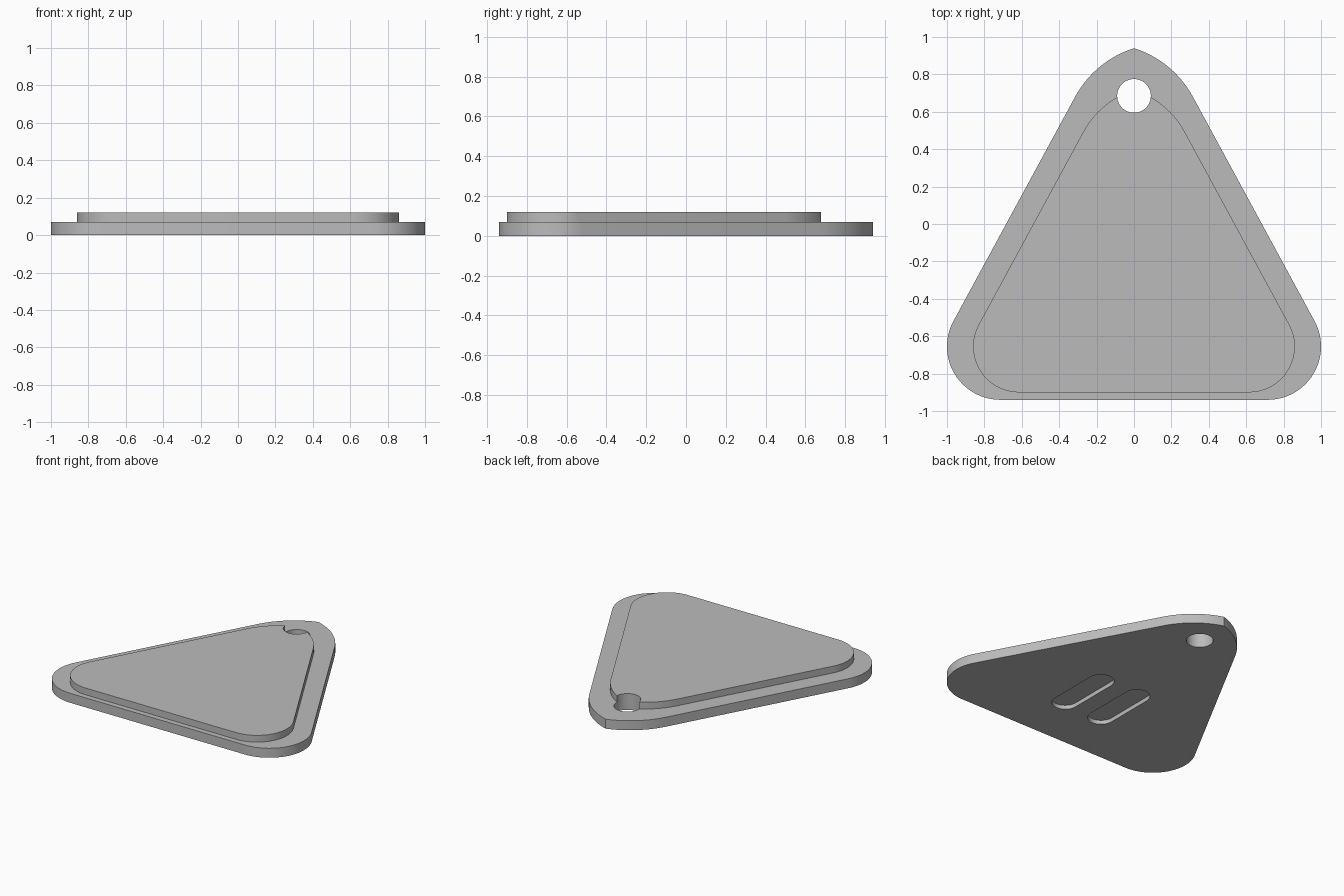
import bpy, bmesh
from math import sin, cos, pi, radians, atan2, hypot
from mathutils import Vector

cube = bpy.data.objects.get("Cube")
if cube:
    bpy.data.objects.remove(cube, do_unlink=True)

grey = bpy.data.materials.new("plain grey")
grey.use_nodes = True
grey.diffuse_color = (0.5, 0.5, 0.5, 1)
grey.node_tree.nodes["Principled BSDF"].inputs["Base Color"].default_value = (0.5, 0.5, 0.5, 1)

CORNER_X, CORNER_Y, RADIUS = 0.715, -0.655, 0.285
SIDE = atan2(0.879, 0.476)          # slope of the long sides
SHOULDER = Vector((0.315, 0.68))    # where a long side starts to curve to the tip
TIP = Vector((0, 0.94))


def arc(cx, cy, r, start, end, steps):
    return [Vector((cx + r * cos(start + (end - start) * i / steps),
                    cy + r * sin(start + (end - start) * i / steps)))
            for i in range(steps + 1)]


def outline(scale=1.0):
    """Rounded triangle with a pointed tip, scaled about the corner line."""
    half = arc(CORNER_X, CORNER_Y, RADIUS, -pi / 2, pi / 2 - SIDE, 24)
    # Tip arc, tangent to the side and ending at the tip
    chord = TIP - SHOULDER
    chord_angle = atan2(chord.y, -chord.x)
    turn = 2 * (SIDE - chord_angle)
    r = chord.length / (2 * sin(turn / 2))
    a = pi / 2 - SIDE
    centre = SHOULDER - r * Vector((cos(a), sin(a)))
    half += arc(centre.x, centre.y, r, a, a + turn, 16)[:-1]
    points = half + [TIP] + [Vector((-p.x, p.y)) for p in reversed(half)]
    return [(p.x * scale, CORNER_Y + (p.y - CORNER_Y) * scale) for p in points]


def prism(name, points, bottom, top):
    bm = bmesh.new()
    face = bm.faces.new([bm.verts.new((x, y, bottom)) for x, y in points])
    new = bmesh.ops.extrude_face_region(bm, geom=[face])["geom"]
    for v in new:
        if isinstance(v, bmesh.types.BMVert):
            v.co.z = top
    bmesh.ops.recalc_face_normals(bm, faces=bm.faces)
    mesh = bpy.data.meshes.new(name)
    bm.to_mesh(mesh)
    bm.free()
    obj = bpy.data.objects.new(name, mesh)
    bpy.context.collection.objects.link(obj)
    mesh.materials.append(grey)
    return obj


def cut(obj, cutter):
    mod = obj.modifiers.new("cut", 'BOOLEAN')
    mod.operation, mod.solver, mod.object = 'DIFFERENCE', 'EXACT', cutter
    bpy.context.view_layer.objects.active = obj
    bpy.ops.object.modifier_apply(modifier=mod.name)


# Base plate and raised panel
base = prism("base_plate", outline(), 0, 0.07)
panel = prism("raised_panel", outline(0.86), 0.07, 0.12)

# Round hanging hole through both layers
hole = prism("hole_cutter", arc(0, 0.685, 0.09, 0, 2 * pi, 48)[:-1], -0.1, 0.3)
cut(base, hole)
cut(panel, hole)
cutters = [hole]

# Two shallow slots in the underside
for x in (-0.157, 0.157):
    ends = arc(x, -0.16, 0.09, 0, pi, 20) + arc(x, -0.53, 0.09, pi, 2 * pi, 20)
    slot = prism("slot_cutter", ends, -0.1, 0.03)
    cut(base, slot)
    cutters.append(slot)

for c in cutters:
    bpy.data.objects.remove(c, do_unlink=True)

# Smooth curved walls, sharp rims
bpy.ops.object.select_all(action='DESELECT')
for obj in (base, panel):
    obj.select_set(True)
bpy.context.view_layer.objects.active = base
bpy.ops.object.shade_smooth_by_angle(angle=radians(30))
